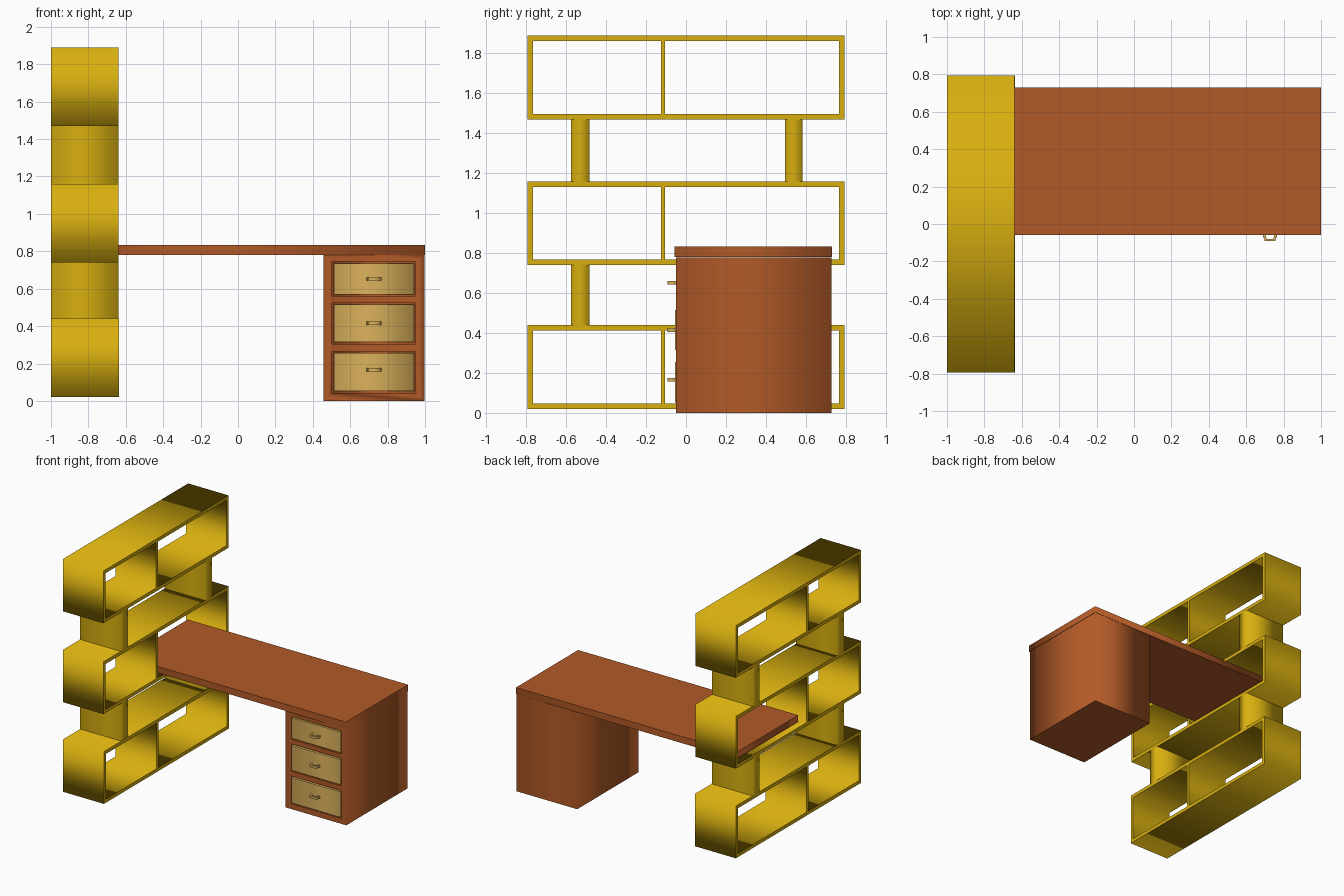
import bpy, bmesh
from mathutils import Matrix

if "Cube" in bpy.data.objects:
    bpy.data.objects.remove(bpy.data.objects["Cube"])


def material(name, rgb):
    m = bpy.data.materials.new(name)
    m.diffuse_color = (*rgb, 1)
    m.use_nodes = True
    m.node_tree.nodes["Principled BSDF"].inputs["Base Color"].default_value = m.diffuse_color
    return m


YELLOW = material("yellow_paint", (0.69, 0.43, 0.005))
BROWN = material("brown_wood", (0.445, 0.102, 0.021))
TAN = material("tan_wood", (0.716, 0.445, 0.107))

# local u, v, w directions for a profile extruded along each axis
AXES = {
    "x": ((0, 1, 0), (0, 0, 1), (1, 0, 0)),
    "y": ((1, 0, 0), (0, 0, 1), (0, -1, 0)),
    "z": ((1, 0, 0), (0, 1, 0), (0, 0, 1)),
}


def rect(u0, u1, v0, v1):
    return [(u0, v0), (u1, v0), (u1, v1), (u0, v1)]


def prism(name, loops, axis, lo, hi, mat):
    """Extrude an outline (further loops are holes) from lo to hi along axis."""
    curve = bpy.data.curves.new(name, "CURVE")
    curve.dimensions = "2D"
    curve.fill_mode = "BOTH"
    curve.extrude = (hi - lo) / 2
    for loop in loops:
        s = curve.splines.new("POLY")
        s.points.add(len(loop) - 1)
        for p, (u, v) in zip(s.points, loop):
            p.co = (u, v, 0, 1)
        s.use_cyclic_u = True
    tmp = bpy.data.objects.new(name + "_outline", curve)
    bpy.context.collection.objects.link(tmp)
    deps = bpy.context.evaluated_depsgraph_get()
    mesh = bpy.data.meshes.new_from_object(tmp.evaluated_get(deps))
    bpy.data.objects.remove(tmp)
    m = Matrix(AXES[axis]).transposed().to_4x4()
    m.translation["xyz".index(axis)] = (lo + hi) / 2
    mesh.transform(m)
    # weld caps to walls
    bm = bmesh.new()
    bm.from_mesh(mesh)
    bmesh.ops.remove_doubles(bm, verts=bm.verts, dist=1e-5)
    bmesh.ops.dissolve_limit(bm, angle_limit=0.01, verts=bm.verts, edges=bm.edges)
    bmesh.ops.recalc_face_normals(bm, faces=bm.faces)
    bm.to_mesh(mesh)
    bm.free()
    mesh.name = name
    mesh.materials.clear()
    mesh.materials.append(mat)
    ob = bpy.data.objects.new(name, mesh)
    bpy.context.collection.objects.link(ob)
    return ob


def box(name, x0, x1, y0, y1, z0, z1, mat):
    return prism(name, [rect(x0, x1, y0, y1)], "z", z0, z1, mat)


# bookcase: three two-bay frames
T = 0.028
for level, z0, z1, front in (("lower", 0.02, 0.44, -0.635),
                             ("middle", 0.74, 1.16, -0.64),
                             ("upper", 1.47, 1.89, -0.64)):
    prism(f"{level}_shelf_box",
          [rect(-0.795, 0.795, z0, z1),
           rect(-0.795 + T, -0.125, z0 + T, z1 - T),
           rect(-0.104, 0.795 - T, z0 + T, z1 - T)],
          "x", -1.0, front, YELLOW)

# spacer blocks between the frames
for level, z0, z1 in (("lower", 0.44, 0.74), ("upper", 1.16, 1.47)):
    for side, y0, y1 in (("front", -0.575, -0.483), ("back", 0.495, 0.583)):
        box(f"{level}_{side}_spacer", -1.0, -0.64, y0, y1, z0, z1, YELLOW)

# desk top, running into the middle shelf box
box("desk_top", -0.957, 1.0, -0.058, 0.73, 0.78, 0.833, BROWN)

# drawer cabinet with shallow drawer pockets
cabinet = box("drawer_cabinet", 0.456, 0.998, -0.05, 0.729, 0.0, 0.779, BROWN)
DRAWERS = (("top", 0.561, 0.745, -0.051, 0.652),
           ("middle", 0.305, 0.524, -0.054, 0.415),
           ("bottom", 0.043, 0.265, -0.054, 0.166))
cutters = []
for name, z0, z1, face, hz in DRAWERS:
    c = box(f"{name}_pocket_cutter", 0.503, 0.95, -0.1, -0.03, z0, z1, BROWN)
    c.hide_render = True
    mod = cabinet.modifiers.new(name, "BOOLEAN")
    mod.object = c
    mod.operation = "DIFFERENCE"
    mod.solver = "EXACT"
    cutters.append(c)
deps = bpy.context.evaluated_depsgraph_get()
cut_mesh = bpy.data.meshes.new_from_object(cabinet.evaluated_get(deps))
cabinet.modifiers.clear()
cabinet.data = cut_mesh
for c in cutters:
    bpy.data.objects.remove(c)

# drawer fronts and U-shaped pulls
G = 0.009
HX = 0.727
for name, z0, z1, face, hz in DRAWERS:
    box(f"{name}_drawer_front", 0.503 + G, 0.95 - G, face, -0.03, z0 + G, z1 - G, TAN)
    half = [(0.04, face), (0.028, -0.092), (0.018, -0.08), (0.026, face)]
    outline = ([(HX - half[0][0], half[0][1]), (HX - half[1][0], half[1][1]),
                (HX + half[1][0], half[1][1]), (HX + half[0][0], half[0][1]),
                (HX + half[3][0], half[3][1]), (HX + half[2][0], half[2][1]),
                (HX - half[2][0], half[2][1]), (HX - half[3][0], half[3][1])])
    prism(f"{name}_drawer_handle", [outline], "z", hz - 0.009, hz + 0.009, TAN)
